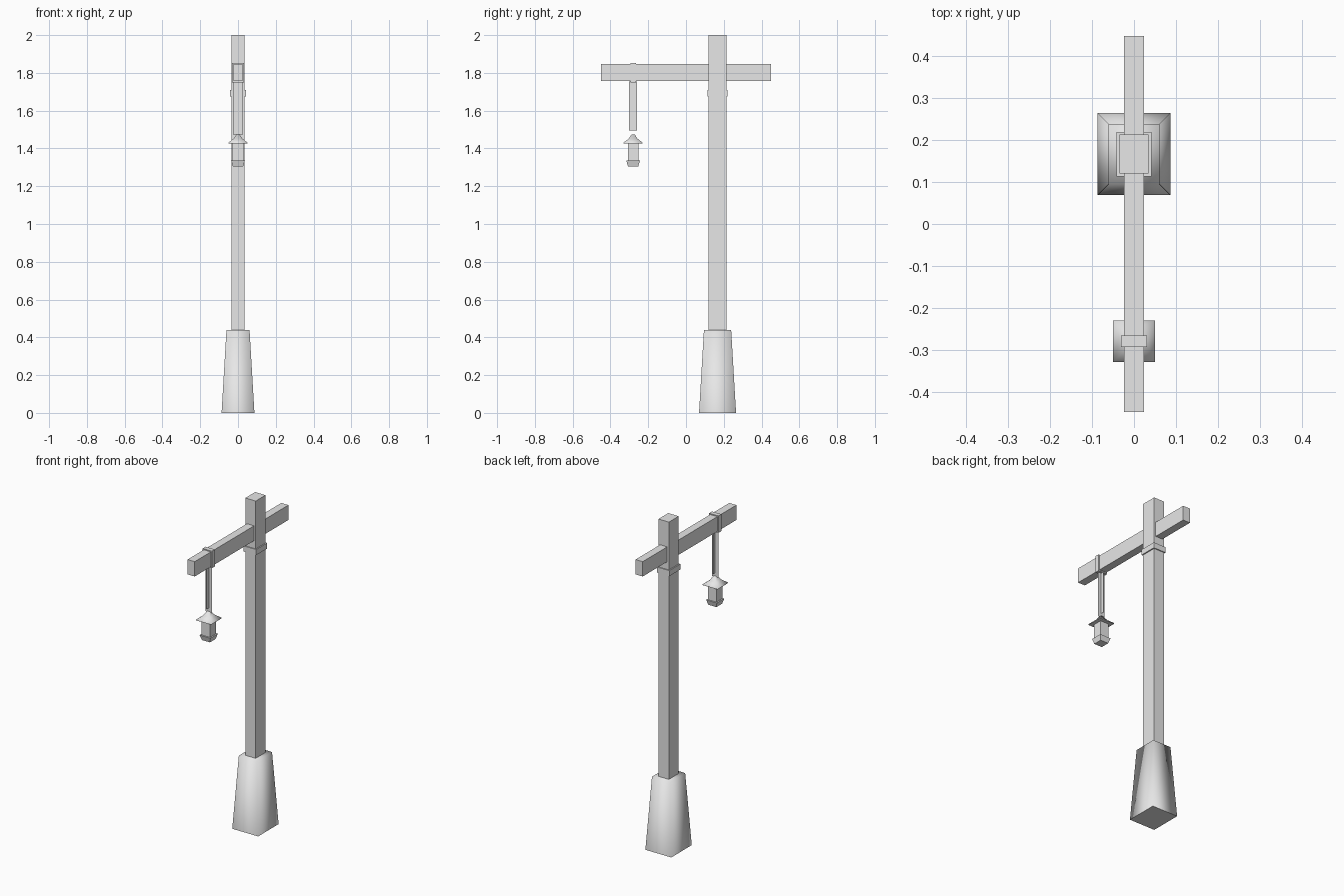
import bpy, bmesh

cube = bpy.data.objects.get("Cube")
if cube:
    bpy.data.objects.remove(cube, do_unlink=True)

grey = bpy.data.materials.new("plain grey")
grey.use_nodes = True
GREY = (0.8, 0.8, 0.8, 1)
grey.diffuse_color = GREY
grey.node_tree.nodes["Principled BSDF"].inputs["Base Color"].default_value = GREY

POST_Y = 0.167
LAMP_Y = -0.28


def finish(name, bm, y):
    bmesh.ops.recalc_face_normals(bm, faces=bm.faces)
    mesh = bpy.data.meshes.new(name)
    bm.to_mesh(mesh)
    bm.free()
    mesh.materials.append(grey)
    obj = bpy.data.objects.new(name, mesh)
    obj.location.y = y
    bpy.context.collection.objects.link(obj)
    return obj


def loft(name, y, rings, smooth=False):
    """Stack rectangles (half width, half depth, height) and cap both ends."""
    bm = bmesh.new()
    loops = [[bm.verts.new((sx * w, sy * d, z))
              for sx, sy in ((-1, -1), (1, -1), (1, 1), (-1, 1))]
             for w, d, z in rings]
    for low, high in zip(loops, loops[1:]):
        for i in range(4):
            j = (i + 1) % 4
            bm.faces.new((low[i], low[j], high[j], high[i])).smooth = smooth
    bm.faces.new(loops[0][::-1])
    bm.faces.new(loops[-1]).smooth = smooth
    if smooth:
        for i in range(4):
            bm.edges.get((loops[0][i], loops[0][(i + 1) % 4])).smooth = False
    return finish(name, bm, y)


def box(name, y, w, d, z0, z1):
    return loft(name, y, [(w, d, z0), (w, d, z1)])


def card(name, y, w, d, z0, z1):
    """Single upright sheet, used for the hanging chain."""
    bm = bmesh.new()
    bm.faces.new([bm.verts.new(p) for p in
                  ((-w, -d, z0), (w, d, z0), (w, d, z1), (-w, -d, z1))])
    return finish(name, bm, y)


# Post with tapered foot and collar
loft("post_base", POST_Y, [(0.087, 0.098, 0), (0.061, 0.072, 0.44)], smooth=True)
box("post", POST_Y, 0.035, 0.047, 0.43, 2.0)
box("post_collar", POST_Y, 0.042, 0.053, 1.676, 1.71)

# Cross beam and the clamp around it
box("cross_beam", 0, 0.024, 0.449, 1.757, 1.847)
box("beam_clamp", LAMP_Y, 0.031, 0.014, 1.75, 1.853)

# Chain made of two crossed sheets
card("chain_side", LAMP_Y, 0, 0.021, 1.495, 1.755)
card("chain_front", LAMP_Y, 0.023, 0, 1.47, 1.755)

# Lantern
loft("lantern_roof", LAMP_Y, [(0.05, 0.05, 1.426), (0.05, 0.05, 1.431),
                              (0.023, 0.023, 1.452), (0.008, 0.008, 1.475)],
     smooth=True)
box("lantern_body", LAMP_Y, 0.028, 0.028, 1.33, 1.427)
loft("lantern_tray", LAMP_Y, [(0.027, 0.027, 1.304), (0.036, 0.036, 1.335)])
